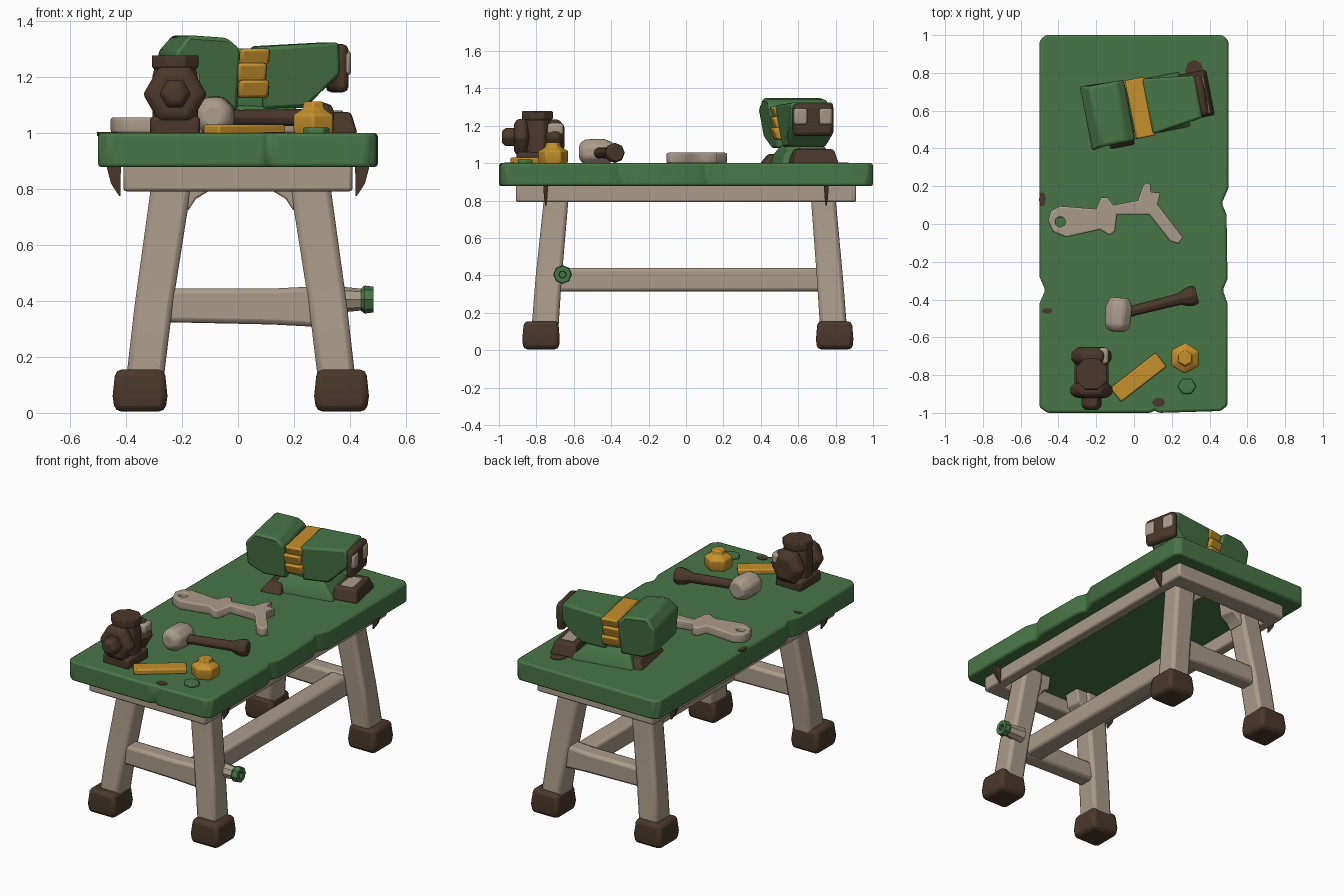
import bpy, bmesh, math
from mathutils import Matrix, Vector

cube = bpy.data.objects.get("Cube")
if cube:
    bpy.data.objects.remove(cube, do_unlink=True)


def material(name, rgb):
    m = bpy.data.materials.new(name)
    m.use_nodes = True
    m.diffuse_color = (*rgb, 1)
    m.node_tree.nodes["Principled BSDF"].inputs["Base Color"].default_value = (*rgb, 1)
    return m


GREEN = material("green paint", (0.064, 0.182, 0.062))
WOOD = material("pale wood", (0.40, 0.33, 0.26))
BROWN = material("dark brown", (0.068, 0.04, 0.025))
YELLOW = material("yellow brass", (0.56, 0.28, 0.025))


def finish(bm, name, mat, bevel=0.0, matrix=None):
    """Turn a bmesh into a bevelled, smooth shaded object."""
    if matrix:
        bm.transform(matrix)
    bmesh.ops.recalc_face_normals(bm, faces=bm.faces)
    mesh = bpy.data.meshes.new(name)
    bm.to_mesh(mesh)
    bm.free()
    ob = bpy.data.objects.new(name, mesh)
    bpy.context.collection.objects.link(ob)
    mesh.materials.append(mat)
    if bevel:
        mod = ob.modifiers.new("Bevel", "BEVEL")
        mod.width, mod.segments = bevel, 2
        mod.limit_method, mod.angle_limit = "ANGLE", math.radians(30)
    bpy.ops.object.select_all(action="DESELECT")
    bpy.context.view_layer.objects.active = ob
    ob.select_set(True)
    bpy.ops.object.shade_smooth_by_angle(angle=math.radians(35))


def rings(name, loops, mat, bevel=0.0, matrix=None):
    """Skin a solid through rings of points with equal counts."""
    bm = bmesh.new()
    vs = [[bm.verts.new(p) for p in loop] for loop in loops]
    n = len(vs[0])
    for a, b in zip(vs, vs[1:]):
        for i in range(n):
            bm.faces.new((a[i], a[(i + 1) % n], b[(i + 1) % n], b[i]))
    bm.faces.new(vs[0])
    bm.faces.new(vs[-1])
    finish(bm, name, mat, bevel, matrix)


def stack(name, sections, mat, bevel=0.0, matrix=None):
    """Stack of rectangles: x, y, z, half width, half depth."""
    corners = ((-1, -1), (1, -1), (1, 1), (-1, 1))
    rings(name, [[(x + i * w, y + j * d, z) for i, j in corners]
                 for x, y, z, w, d in sections], mat, bevel, matrix)


def box(name, x, y, z, mat, bevel=0.0, matrix=None):
    cx, cy, w, d = (x[0] + x[1]) / 2, (y[0] + y[1]) / 2, (x[1] - x[0]) / 2, (y[1] - y[0]) / 2
    stack(name, [(cx, cy, h, w, d) for h in z], mat, bevel, matrix)


def turned(name, start, axis, profile, mat, sides=8, bevel=0.0, twist=0.0):
    """Polygonal turned part; profile holds (distance along axis, radius)."""
    mat4 = Matrix.Translation(start) @ Vector(axis).to_track_quat("Z", "Y").to_matrix().to_4x4()
    angles = [twist + math.tau * i / sides for i in range(sides)]
    rings(name, [[(r * math.cos(a), r * math.sin(a), h) for a in angles]
                 for h, r in profile], mat, bevel, mat4)


def oval(x, y, rx, ry, n):
    return [(x + rx * math.cos(k * math.tau / n), y + ry * math.sin(k * math.tau / n))
            for k in range(n)]


def slab(name, outline, z0, z1, mat, bevel=0.0):
    rings(name, [[(x, y, z) for x, y in outline] for z in (z0, z1)], mat, bevel)


# Table top with worn notches in its edges
slab("table_top", [(-.46, -1), (.09, -1), (.11, -.985), (.13, -1), (.46, -.99), (.495, -.96),
                   (.495, -.42), (.47, -.35), (.495, -.29), (.49, .05), (.465, .11), (.5, .19),
                   (.5, .97), (.47, 1), (-.47, 1), (-.5, .97), (-.5, -.28), (-.47, -.35),
                   (-.5, -.42), (-.5, -.97)], .878, 1, GREEN, .03)
for i, patch in enumerate(((-.485, .13, .018, .04), (-.46, -.46, .03, .015),
                           (.13, -.945, .035, .025), (.32, .81, .05, .06))):
    slab(f"worn_patch_{i}", oval(*patch, 8), .99, 1.003, BROWN)

# Open frame under the top
for s in (-1, 1):
    box("side_apron", sorted((s * .34, s * .41)), (-.9, .9), (.792, .9), WOOD, .012)
    box("end_apron", (-.408, .408), sorted((s * .79, s * .91)), (.792, .9), WOOD, .012)

# Splayed legs with boots, corner braces and nails
for sy, name, low, high, foot in ((-1, "front", -.755, -.695, -.775), (1, "back", .79, .735, .795)):
    for s in (-1, 1):
        stack(f"{name}_leg", [(.01 + s * .345, low, .1, .067, .072),
                              (.01 + s * .312, low - sy * .02, .38, .068, .07),
                              (.01 + s * .25, high, .8, .072, .066),
                              (.01 + s * .245, high, .89, .075, .066)], WOOD, .02)
        stack(f"{name}_boot", [(.01 + s * .36, foot, .005, .09, .095),
                               (.01 + s * .36, foot, .06, .098, .1),
                               (.01 + s * .36, foot, .155, .088, .092)], BROWN, .022)
        brace = [(.19, .72), (.16, .765), (.115, .792), (.1, .89), (.22, .89)]
        rings(f"{name}_brace", [[(.01 + s * x, high + d, z) for x, z in brace]
                                for d in (-.055, .055)], WOOD, .008)
        stack(f"{name}_nail", [(s * .445, sy * .75, .89, .027, .012), (s * .437, sy * .75, .82, .017, .01),
                               (s * .422, sy * .75, .775, .003, .003)], BROWN)
    # Cross bar between the pair of legs
    yb = low - sy * .02
    rings(f"{name}_cross_bar", [[(x, yb + j * .052, z + k * h) for j, k in
                                 ((-1, -1), (1, -1), (1, 1), (-1, 1))]
                                for x, z, h in ((-.3, .385, .06), (.12, .38, .064), (.33, .38, .075))],
          WOOD, .018)
box("long_stretcher", (.14, .26), (-.74, .77), (.315, .44), WOOD, .018)

# Peg through the front left leg
turned("peg_stem", (.33, -.66, .405), (1, 0, 0), [(0, .05), (.12, .038)], WOOD, 8)
turned("peg_cap", (.44, -.66, .405), (1, 0, 0),
       [(0, .04), (.012, .05), (.045, .046), (.045, .02), (.02, .018)], GREEN, 8)

# Anvil, built along its own length and then turned into place
place = Matrix.Translation((.06, .62, 0)) @ Matrix.Rotation(math.radians(11), 4, "Z")


def side_cut(name, profile, mat, bevel):
    """Solid from side points: length, height, half width."""
    rings(name, [[(u, s * w, z) for u, z, w in profile] for s in (-1, 1)], mat, bevel, place)


side_cut("anvil_heel", [(-.32, 1.14, .15), (-.32, 1.29, .18), (-.27, 1.35, .16), (-.13, 1.34, .16),
                        (-.085, 1.3, .17), (-.085, 1.08, .12), (-.23, 1.08, .12)], GREEN, .014)
side_cut("anvil_face", [(.01, 1.31, .152), (.285, 1.325, .115), (.295, 1.21, .105),
                        (.22, 1.145, .11), (.17, 1.09, .1), (.01, 1.085, .11)], GREEN, .014)
side_cut("anvil_core", [(-.1, 1.26, .12), (.03, 1.26, .12), (.08, 1.1, .09), (.06, 1.05, .09),
                        (-.13, 1.05, .09), (-.12, 1.1, .09)], GREEN, .01)
stack("anvil_base", [(.02, 0, .99, .2, .15), (.02, 0, 1.03, .18, .14), (0, 0, 1.1, .12, .09)],
      GREEN, .012, place)
for z0, z1, u in ((1.125, 1.19, 0), (1.18, 1.25, -.008), (1.24, 1.302, .003)):
    stack("anvil_strap", [(-.03 + u, 0, z0, .054, .138), (-.03 + u, 0, z1, .054, .162)],
          YELLOW, .012, place)
box("anvil_end_cap", (.275, .325), (-.108, .112), (1.145, 1.318), BROWN, .022, place)
for v in (-.068, .066):
    box("end_cap_patch", (.3, .333), (v - .036, v + .036), (1.205, 1.295), WOOD, .014, place)
stack("right_anvil_foot", [(.27, .01, .995, .085, .125), (.27, .01, 1.075, .065, .1)],
      BROWN, .012, place)
box("foot_patch", (.23, .31), (-.07, .07), (1.06, 1.08), WOOD, .006, place)
stack("left_anvil_foot", [(-.16, -.03, .995, .07, .16), (-.15, -.03, 1.05, .04, .12)], BROWN, .012, place)

# Vise
box("vise_base", (-.315, -.135), (-.905, -.695), (.99, 1.06), BROWN, .014)
turned("vise_column", (-.225, -.795, 1.03), (0, 0, 1),
       [(0, .088), (.17, .088), (.2, .08), (.205, .09), (.248, .09)], BROWN, 8, .006, math.pi / 8)
turned("vise_jaw", (-.225, -.92, 1.138), (0, 1, 0), [(0, .085), (.02, .114), (.06, .114), (.08, .085)],
       BROWN, 6, .01)
turned("vise_knob", (-.225, -.985, 1.14), (0, 1, 0), [(0, .035), (.02, .056), (.08, .056)], BROWN, 6, .008)
turned("vise_back", (-.225, -.75, 1.138), (0, 1, 0), [(0, .08), (.03, .11), (.07, .11), (.1, .07)],
       BROWN, 6, .01)
box("vise_patch", (-.19, -.135), (-.74, -.655), (1.15, 1.215), WOOD, .015)

# Hammer
turned("hammer_handle", (-.05, -.47, 1.055), (.4, .1, 0),
       [(0, .034), (.06, .029), (.3, .032), (.335, .048), (.37, .055), (.395, .045)], BROWN, 8, .004)
turned("hammer_head", (-.09, -.57, 1.06), (.08, 1, 0),
       [(0, .045), (.03, .073), (.13, .076), (.18, .055)], WOOD, 8, .012, math.pi / 8)

# Forked wrench: one filled outline with a round hole
outline = [(-.455, .02), (-.44, .07), (-.39, .095), (-.2, .08), (-.175, .14), (-.14, .14),
           (-.11, .1), (.02, .125), (.05, .21), (.085, .22), (.09, .17), (.14, .165), (.125, .105),
           (.19, .02), (.26, -.07), (.235, -.105), (.19, -.09), (.08, .05), (-.09, .05),
           (-.1, -.04), (-.13, -.06), (-.18, -.03), (-.36, -.07), (-.43, -.04)]
curve = bpy.data.curves.new("wrench", "CURVE")
curve.dimensions, curve.fill_mode = "2D", "BOTH"
curve.extrude, curve.bevel_depth, curve.offset = .018, .01, -.01
for pts in (outline, oval(-.39, .01, .027, .027, 10)):
    spline = curve.splines.new("POLY")
    spline.points.add(len(pts) - 1)
    spline.use_cyclic_u = True
    for p, (x, y) in zip(spline.points, pts):
        p.co = (x, y, 0, 1)
curve.materials.append(WOOD)
wrench = bpy.data.objects.new("wrench", curve)
wrench.location.z = 1.028
bpy.context.collection.objects.link(wrench)

# Loose brass strip, nut and paint drop
turn = Matrix.Translation((.025, -.81, 0)) @ Matrix.Rotation(math.radians(38), 4, "Z")
box("brass_strip", (-.155, .15), (-.047, .047), (.995, 1.03), YELLOW, .008, turn)
turned("brass_nut", (.27, -.71, .99), (0, 0, 1), [(0, .07), (.02, .082), (.075, .082), (.09, .055),
                                                 (.095, .045), (.122, .04)], YELLOW, 6, .006, .5)
slab("paint_drop", oval(.28, -.86, .05, .045, 6), .99, 1.02, GREEN, .008)
